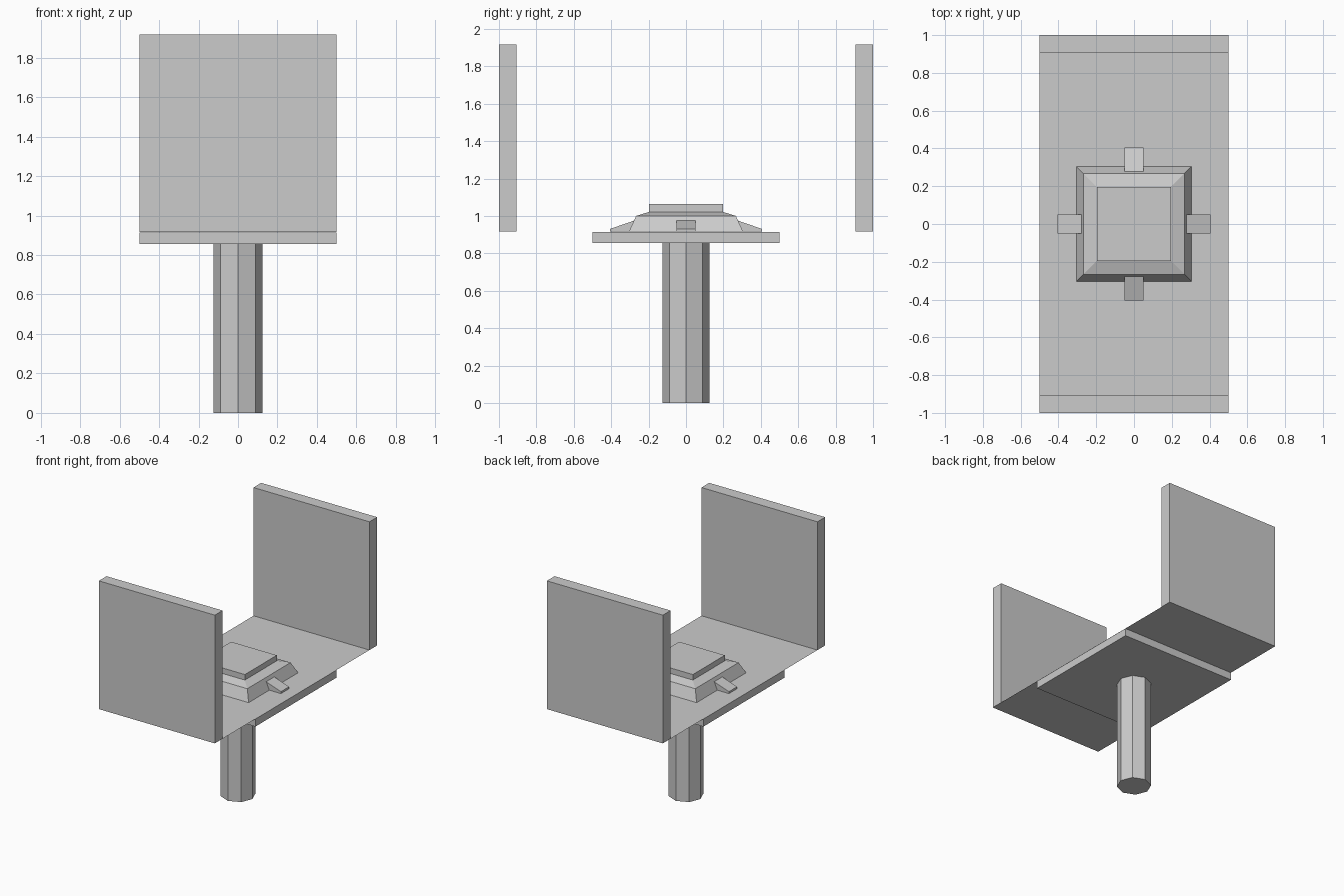
import bpy, bmesh, math
from mathutils import Matrix

if "Cube" in bpy.data.objects:
    bpy.data.objects.remove(bpy.data.objects["Cube"])

grey = bpy.data.materials.new("plain grey")
grey.use_nodes = True
grey.diffuse_color = (0.6, 0.6, 0.6, 1)
grey.node_tree.nodes["Principled BSDF"].inputs["Base Color"].default_value = (0.6, 0.6, 0.6, 1)

DECK = 0.916  # height of the deck surface


def finish(name, bm):
    bmesh.ops.recalc_face_normals(bm, faces=bm.faces)
    mesh = bpy.data.meshes.new(name)
    bm.to_mesh(mesh)
    bm.free()
    mesh.materials.append(grey)
    obj = bpy.data.objects.new(name, mesh)
    bpy.context.collection.objects.link(obj)
    return obj


def box(name, x, y, z):
    """Box from (low, high) pairs on each axis."""
    bm = bmesh.new()
    bmesh.ops.create_cube(bm, size=1)
    for v in bm.verts:
        v.co = [r[0] if c < 0 else r[1] for c, r in zip(v.co, (x, y, z))]
    return finish(name, bm)


def square_stack(name, levels):
    """Closed solid lofted through square rings given as (half width, height)."""
    bm = bmesh.new()
    rings = [[bm.verts.new((sx * h, sy * h, z))
              for sx, sy in ((-1, -1), (1, -1), (1, 1), (-1, 1))] for h, z in levels]
    for low, high in zip(rings, rings[1:]):
        for i in range(4):
            j = (i + 1) % 4
            bm.faces.new((low[i], low[j], high[j], high[i]))
    bm.faces.new(rings[0])
    bm.faces.new(rings[-1])
    return finish(name, bm)


# Eight-sided post with corners on the axes
bm = bmesh.new()
bmesh.ops.create_cone(bm, cap_ends=True, segments=8, radius1=0.125, radius2=0.125, depth=0.86,
                      matrix=Matrix.Translation((0, 0, 0.43)))
post = finish("post", bm)
if not any(abs(v.co.x) < 0.001 for v in post.data.vertices):
    post.data.transform(Matrix.Rotation(math.pi / 8, 4, "Z"))

# Support slab under the thin deck sheet
box("support_slab", (-0.5, 0.5), (-0.5, 0.5), (0.856, DECK - 0.001))
bm = bmesh.new()
bmesh.ops.create_grid(bm, x_segments=1, y_segments=1, size=1,
                      matrix=Matrix.Translation((0, 0, DECK)) @ Matrix.Diagonal((0.5, 1, 1, 1)))
finish("deck_sheet", bm)

# End walls
box("front_wall", (-0.5, 0.5), (-1, -0.905), (DECK, 1.916))
box("back_wall", (-0.5, 0.5), (0.905, 1), (DECK, 1.916))

# Central pedestal: sloped base, shallow shoulder and square cap
square_stack("pedestal", [(0.305, DECK), (0.267, 1.0), (0.197, 1.022), (0.197, 1.065)])

# Four wedge lugs around the pedestal
profile = [(0.25, DECK), (0.405, DECK), (0.405, 0.931), (0.278, 0.975), (0.25, 0.975)]
for i, side in enumerate(("left", "back", "right", "front")):
    bm = bmesh.new()
    face = bm.faces.new([bm.verts.new((x, -0.05, z)) for x, z in profile])
    extruded = bmesh.ops.extrude_face_region(bm, geom=[face])["geom"]
    bmesh.ops.translate(bm, vec=(0, 0.1, 0),
                        verts=[g for g in extruded if isinstance(g, bmesh.types.BMVert)])
    bm.transform(Matrix.Rotation(i * math.pi / 2, 4, "Z"))
    finish(side + "_lug", bm)
